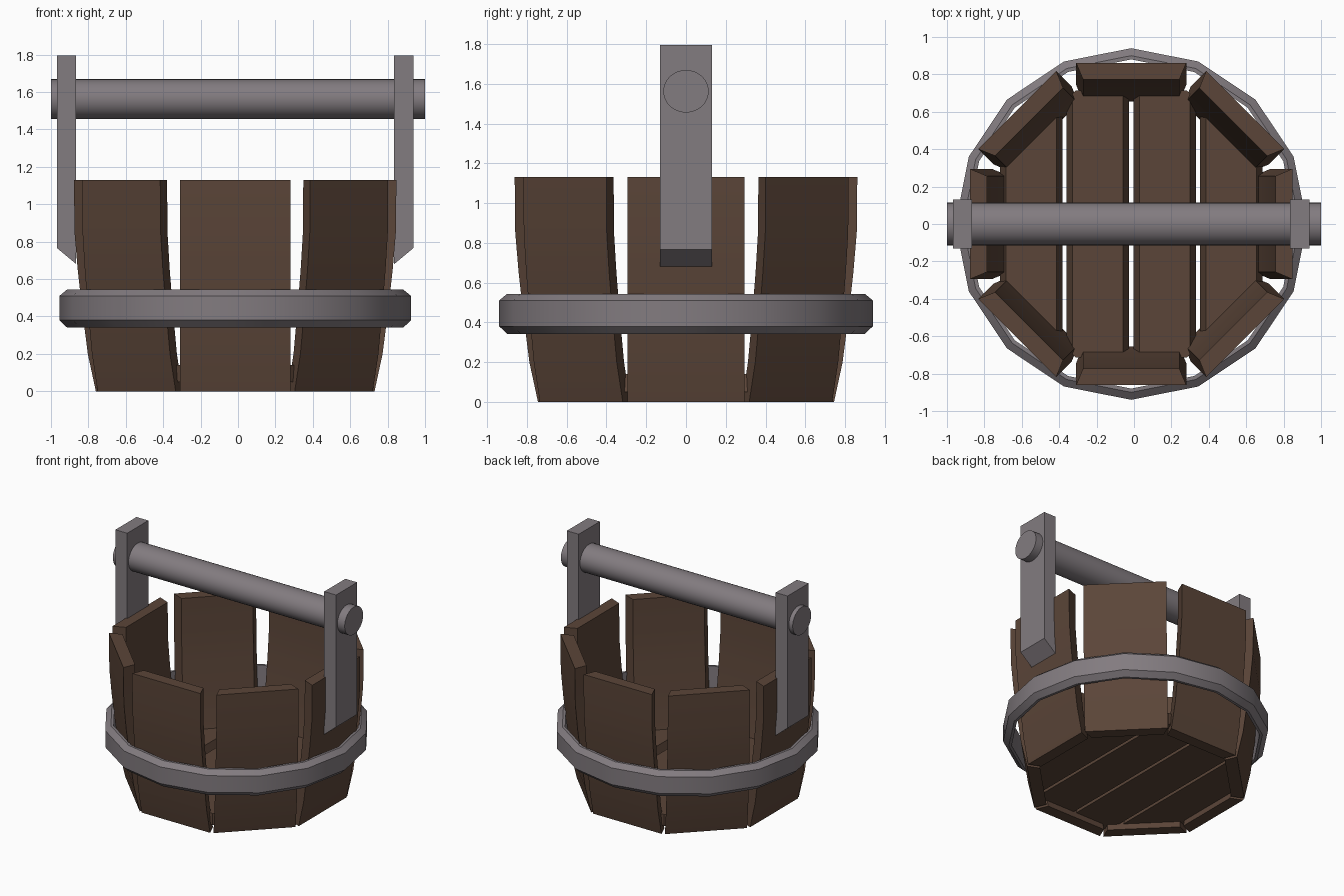
import bpy, bmesh, math
from mathutils import Vector

if "Cube" in bpy.data.objects:
    bpy.data.objects.remove(bpy.data.objects["Cube"])

CX = -0.015  # bucket axis in x


def material(name, col):
    m = bpy.data.materials.new(name)
    m.diffuse_color = (*col, 1)
    m.use_nodes = True
    m.node_tree.nodes["Principled BSDF"].inputs["Base Color"].default_value = m.diffuse_color
    return m


wood = material("dark_wood", (0.105, 0.06, 0.04))
iron = material("grey_iron", (0.225, 0.2, 0.215))


def finish(bm, name, mat, smooth=False):
    bmesh.ops.recalc_face_normals(bm, faces=bm.faces)
    me = bpy.data.meshes.new(name)
    bm.to_mesh(me)
    bm.free()
    me.materials.append(mat)
    ob = bpy.data.objects.new(name, me)
    bpy.context.collection.objects.link(ob)
    if smooth:
        bpy.ops.object.select_all(action='DESELECT')
        ob.select_set(True)
        bpy.context.view_layer.objects.active = ob
        bpy.ops.object.shade_smooth_by_angle(angle=math.radians(30))
    return ob


def loft(rings, closed=False):
    """Skin a list of equal-length point rings."""
    bm = bmesh.new()
    vs = [[bm.verts.new(p) for p in r] for r in rings]
    n = len(vs[0])
    for i in range(len(vs) if closed else len(vs) - 1):
        a, b = vs[i], vs[(i + 1) % len(vs)]
        for j in range(n):
            k = (j + 1) % n
            bm.faces.new((a[j], a[k], b[k], b[j]))
    if not closed:
        bm.faces.new(vs[0])
        bm.faces.new(vs[-1])
    return bm


# Staves: eight bowed boards with wedge-shaped sides
profile = [(0, 0.745), (0.2, 0.788), (0.42, 0.816), (0.65, 0.842), (0.85, 0.859), (1.13, 0.862)]
for i in range(8):
    rings = [[(r, -0.295, z), (r, 0.295, z), (r - 0.09, 0.257, z), (r - 0.09, -0.257, z)]
             for z, r in profile]
    ob = finish(loft(rings), f"stave_{i + 1}", wood, True)
    ob.rotation_euler.z = i * math.pi / 4
    ob.location.x = CX

# Floor: four planks with sloping edges, trimmed to an octagon inside the staves
for i in range(4):
    x = (i - 1.5) * 0.357
    rings = [[(x + s * w, y, z) for s, w, z in
              ((-1, 0.167, 0.05), (1, 0.167, 0.05), (1, 0.135, 0.14), (-1, 0.135, 0.14))]
             for y in (-0.72, 0.72)]
    bm = loft(rings)
    for k in range(8):
        a = k * math.pi / 4
        d = Vector((math.cos(a), math.sin(a), 0))
        cut = bmesh.ops.bisect_plane(bm, geom=bm.verts[:] + bm.edges[:] + bm.faces[:],
                                     plane_co=d * 0.715, plane_no=d, clear_outer=True)
        edges = [e for e in cut['geom_cut'] if isinstance(e, bmesh.types.BMEdge) and e.is_boundary]
        if edges:
            bmesh.ops.holes_fill(bm, edges=edges)
    finish(bm, f"floor_plank_{i + 1}", wood).location.x = CX

# Hoop: sixteen-sided band with chamfered outer edges
section = [(0.88, 0.342), (0.9, 0.342), (0.94, 0.38), (0.94, 0.51), (0.9, 0.543), (0.88, 0.543)]
rings = [[(r * math.cos(a), r * math.sin(a), z) for r, z in section]
         for a in (k * math.pi / 8 for k in range(16))]
finish(loft(rings, True), "hoop", iron, True).location.x = CX

# Handle uprights with slanted lower ends
for s, side in ((-1, "left"), (1, "right")):
    rings = [[(s * 0.85, y, 0.68), (s * 0.952, y, 0.765), (s * 0.952, y, 1.795), (s * 0.85, y, 1.795)]
             for y in (-0.13, 0.13)]
    finish(loft(rings), f"{side}_upright", iron).location.x = CX

# Handle bar
rings = [[(x, 0.114 * math.cos(a), 1.562 + 0.107 * math.sin(a))
          for a in (k * math.pi / 16 for k in range(32))] for x in (-1, 1)]
finish(loft(rings), "handle_bar", iron, True)
